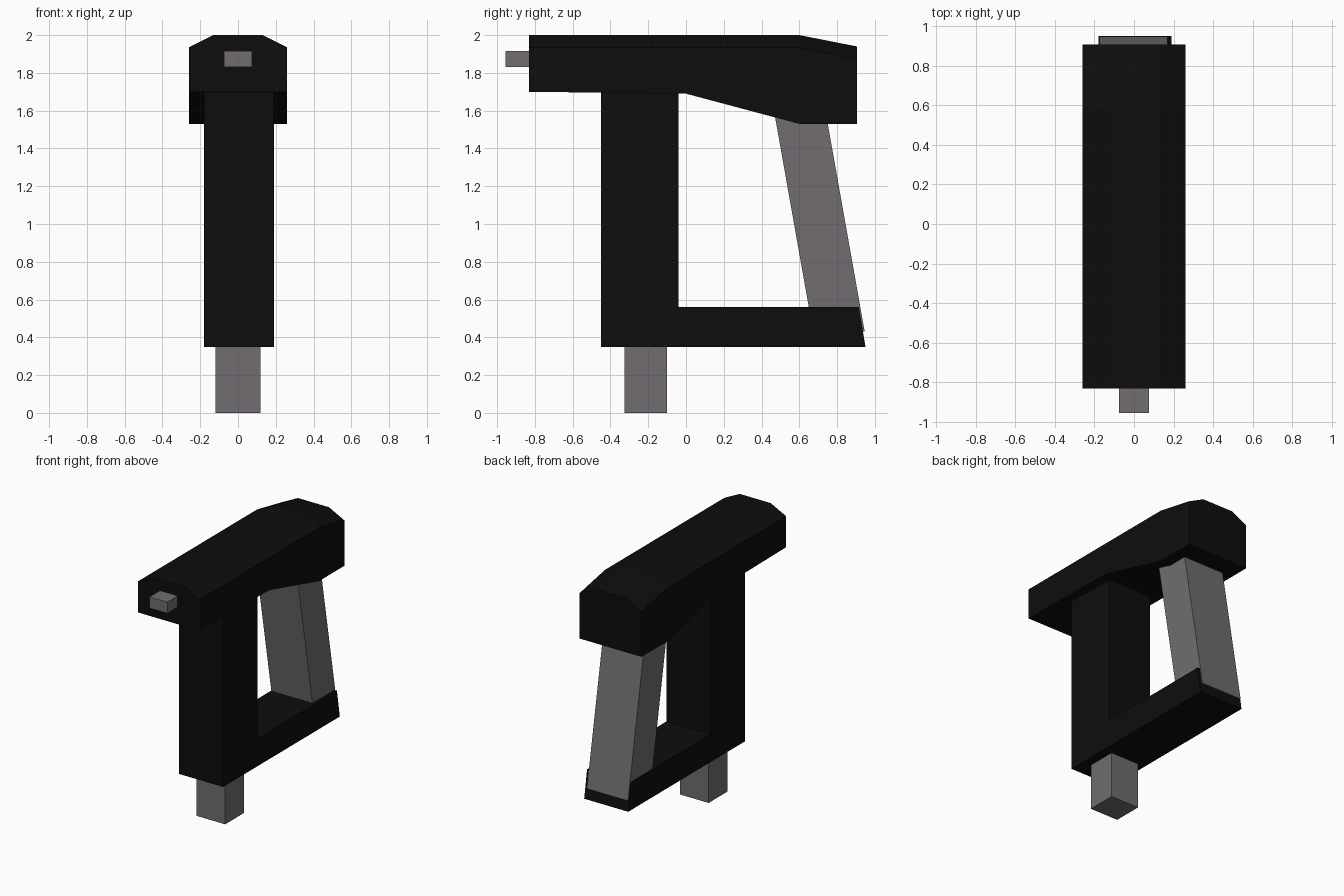
import bpy, bmesh

if "Cube" in bpy.data.objects:
    bpy.data.objects.remove(bpy.data.objects["Cube"])


def material(name, color):
    m = bpy.data.materials.new(name)
    m.diffuse_color = (*color, 1)
    m.use_nodes = True
    m.node_tree.nodes["Principled BSDF"].inputs["Base Color"].default_value = m.diffuse_color
    return m


BLACK = material("black", (0.004, 0.004, 0.004))
GREY = material("grey", (0.165, 0.152, 0.162))


def loft(name, rings, mat):
    """Join rings of equal point count and close both ends."""
    bm = bmesh.new()
    loops = [[bm.verts.new(p) for p in ring] for ring in rings]
    n = len(loops[0])
    for a, b in zip(loops, loops[1:]):
        for i in range(n):
            j = (i + 1) % n
            bm.faces.new((a[i], a[j], b[j], b[i]))
    bm.faces.new(loops[0])
    bm.faces.new(loops[-1])
    bmesh.ops.recalc_face_normals(bm, faces=bm.faces[:])
    me = bpy.data.meshes.new(name)
    bm.to_mesh(me)
    bm.free()
    me.materials.append(mat)
    ob = bpy.data.objects.new(name, me)
    bpy.context.collection.objects.link(ob)
    return ob


def side_profile(name, yz, x0, x1, mat):
    """Extrude a side (y, z) outline across x."""
    return loft(name, [[(x, y, z) for y, z in yz] for x in (x0, x1)], mat)


def box(name, x, y0, y1, z0, z1, mat):
    return side_profile(name, [(y0, z0), (y1, z0), (y1, z1), (y0, z1)], -x, x, mat)


# Upper body: chamfered section swept front to back (y, bottom, shoulder, top)
stations = [(-0.83, 1.70, 1.935, 2.0), (0.0, 1.69, 1.935, 2.0),
            (0.6, 1.53, 1.935, 2.0), (0.905, 1.53, 1.875, 1.94)]
loft("upper_body", [[(-0.26, y, b), (0.26, y, b), (0.26, y, s),
                     (0.13, y, t), (-0.13, y, t), (-0.26, y, s)]
                    for y, b, s, t in stations], BLACK)

# L-shaped front grip with lower arm
side_profile("grip_frame", [(-0.45, 0.35), (0.95, 0.35), (0.915, 0.56),
                            (-0.04, 0.56), (-0.04, 1.70), (-0.45, 1.70)],
             -0.18, 0.19, BLACK)

# Slanted rear strut
side_profile("rear_strut", [(0.673, 0.43), (0.946, 0.43), (0.747, 1.55), (0.471, 1.57)],
             -0.175, 0.17, GREY)

# Magazine stub below the grip and barrel tip at the front
box("magazine", 0.12, -0.325, -0.10, 0.0, 0.37, GREY)
box("barrel_tip", 0.075, -0.955, -0.82, 1.83, 1.915, GREY)
